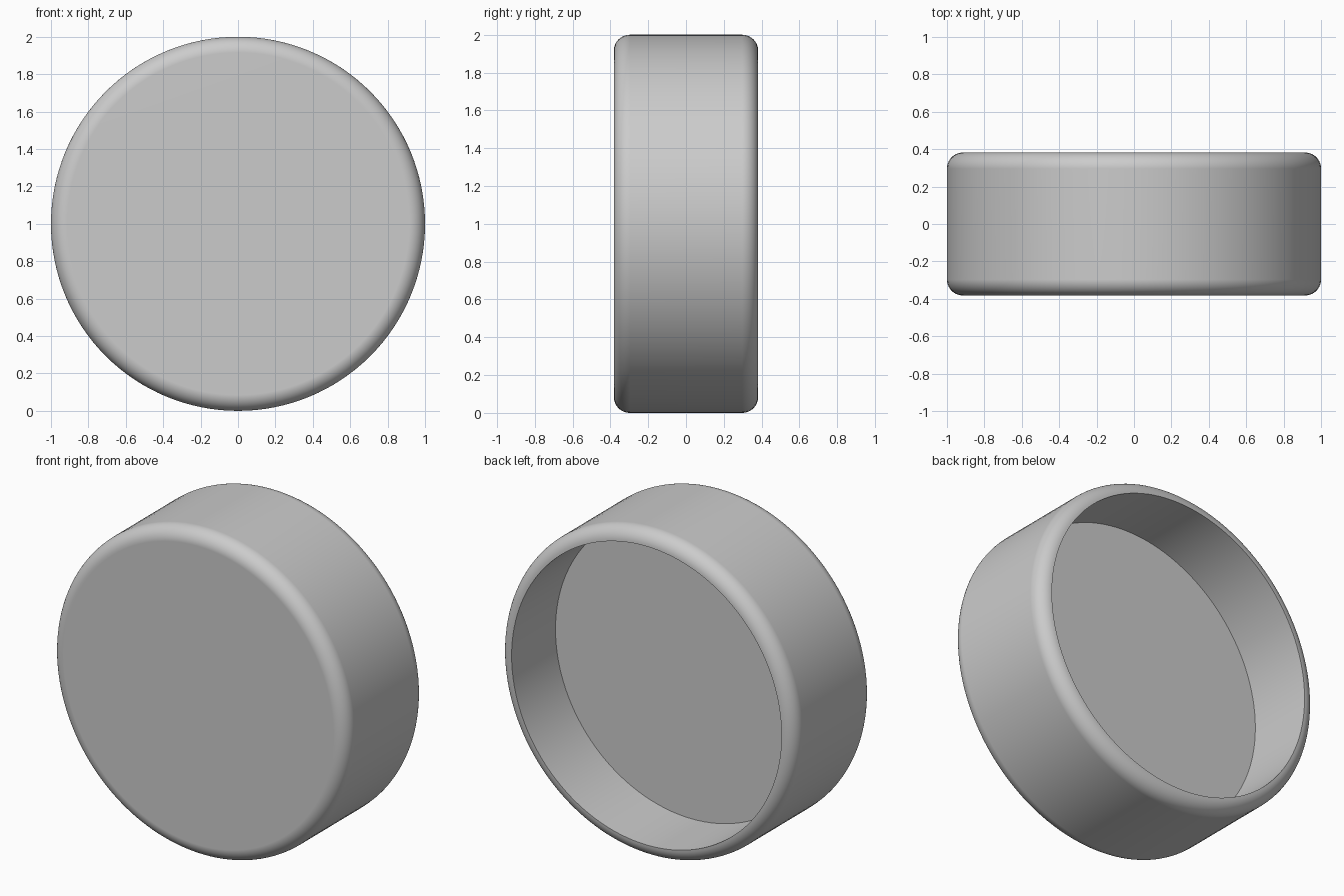
import bpy, bmesh
from math import sin, cos, pi, radians
from mathutils import Vector

cube = bpy.data.objects.get("Cube")
if cube:
    bpy.data.objects.remove(cube, do_unlink=True)

RADIUS, HALF, FILLET = 1.0, 0.382, 0.085
FLOOR_Y = -0.043
SEGMENTS, ARC_STEPS = 128, 10
INNER = RADIUS - FILLET


def arc(centre_y, start):
    """Quarter-round corner of the rim, as (radius, y) points."""
    angles = [start + pi / 2 * i / ARC_STEPS for i in range(ARC_STEPS + 1)]
    return [(INNER + FILLET * cos(a), centre_y + FILLET * sin(a)) for a in angles]


# Half section: closed front, rounded rims, open recess at the back
profile = [(0, -HALF)]
profile += arc(-HALF + FILLET, -pi / 2)
profile += arc(HALF - FILLET, 0)
profile += [(INNER, FLOOR_Y), (0, FLOOR_Y)]

# Turn the section about the front-to-back axis
bm = bmesh.new()
verts = [bm.verts.new((r, y, RADIUS)) for r, y in profile]
edges = [bm.edges.new(pair) for pair in zip(verts, verts[1:])]
bmesh.ops.spin(bm, geom=verts + edges, cent=Vector((0, 0, RADIUS)),
               axis=Vector((0, 1, 0)), angle=2 * pi, steps=SEGMENTS)
bmesh.ops.remove_doubles(bm, verts=bm.verts, dist=0.0005)
bmesh.ops.recalc_face_normals(bm, faces=bm.faces)
mesh = bpy.data.meshes.new("round_cap")
bm.to_mesh(mesh)
bm.free()

cap = bpy.data.objects.new("round_cap", mesh)
bpy.context.collection.objects.link(cap)

# Plain grey material
grey = bpy.data.materials.new("plain_grey")
grey.use_nodes = True
colour = (0.6, 0.6, 0.6, 1)
grey.diffuse_color = colour
grey.node_tree.nodes["Principled BSDF"].inputs["Base Color"].default_value = colour
mesh.materials.append(grey)

# Smooth rounding, crisp recess edges, flat discs
bpy.ops.object.select_all(action="DESELECT")
cap.select_set(True)
bpy.context.view_layer.objects.active = cap
bpy.ops.object.shade_smooth_by_angle(angle=radians(30))
weighted = cap.modifiers.new("weighted_normals", "WEIGHTED_NORMAL")
weighted.keep_sharp = True
